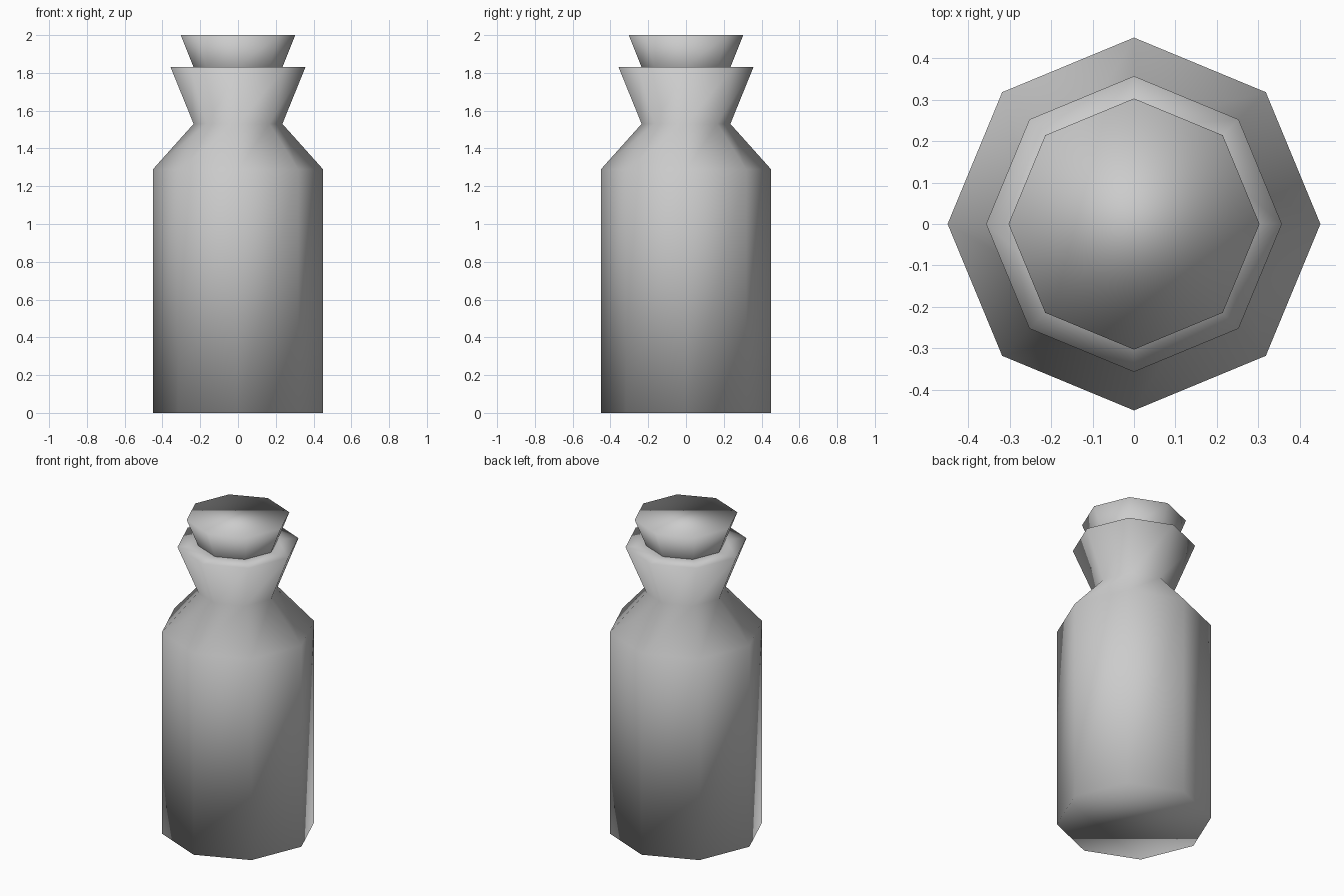
import bpy, bmesh
from math import cos, sin, tau

if "Cube" in bpy.data.objects:
    bpy.data.objects.remove(bpy.data.objects["Cube"])

SIDES = 8


def lathe(name, profile, cap_bottom=False, cap_top=False):
    """Revolve (radius, z) points into a low-poly, smooth-shaded shell."""
    bm = bmesh.new()
    rings = [[bm.verts.new((r * cos(tau * i / SIDES), r * sin(tau * i / SIDES), z))
              for i in range(SIDES)] for r, z in profile]
    for a, b in zip(rings, rings[1:]):
        for i in range(SIDES):
            j = (i + 1) % SIDES
            bm.faces.new((a[i], a[j], b[j], b[i]))
    if cap_bottom:
        bm.faces.new(rings[0][::-1])
    if cap_top:
        bm.faces.new(rings[-1])
    for f in bm.faces:
        f.smooth = True
    mesh = bpy.data.meshes.new(name)
    bm.to_mesh(mesh)
    bm.free()
    obj = bpy.data.objects.new(name, mesh)
    bpy.context.collection.objects.link(obj)
    return obj


# Bottle: straight body, sloped shoulder, flared neck and flat lip
lathe("bottle", [(0.45, 0), (0.45, 1.29), (0.235, 1.53), (0.357, 1.83), (0.235, 1.83)],
      cap_bottom=True)

# Stopper: tapered plug sitting in the lip
lathe("stopper", [(0.235, 1.83), (0.303, 2.0)], cap_top=True)
